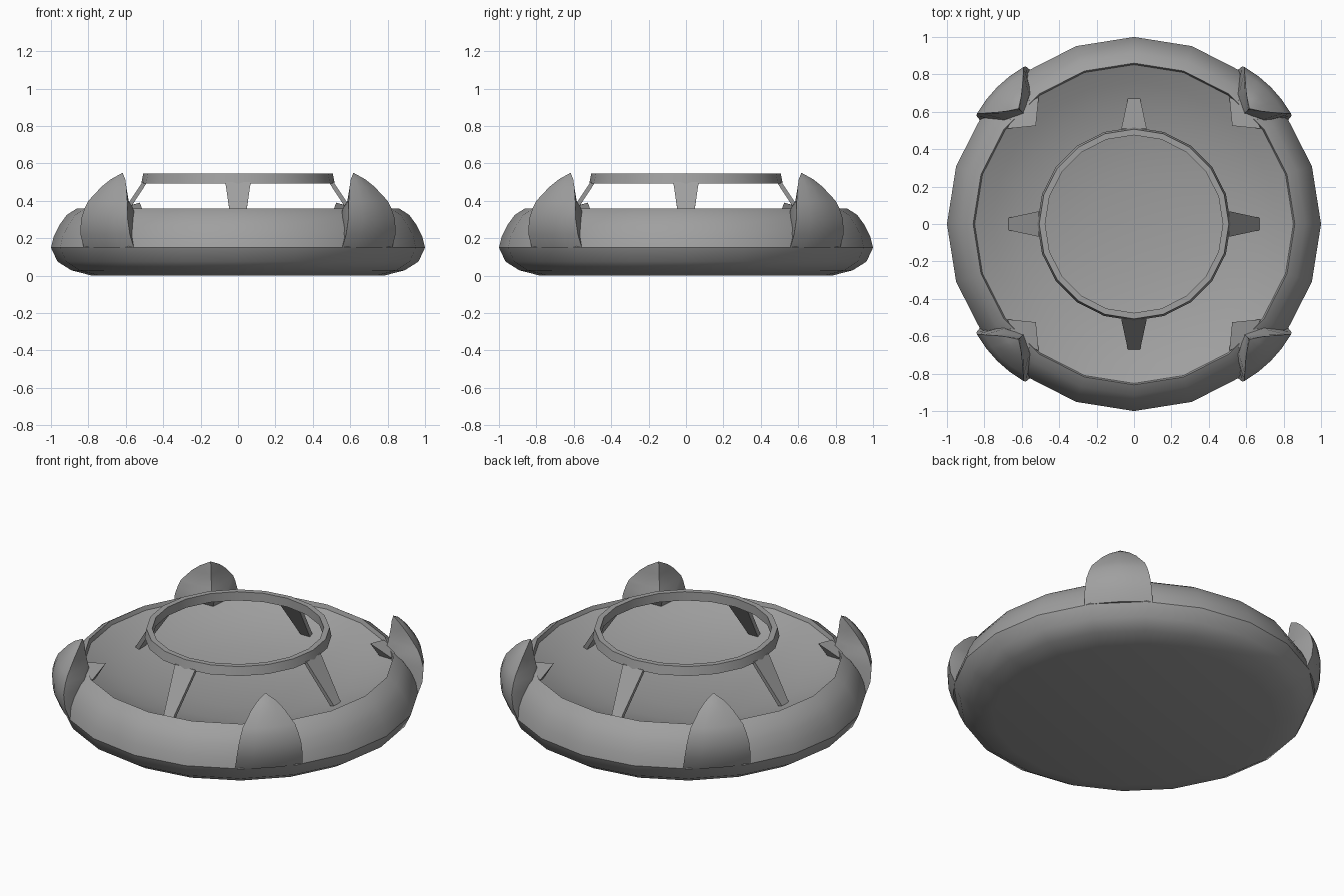
import bpy, bmesh, math
from mathutils import Matrix

if "Cube" in bpy.data.objects:
    bpy.data.objects.remove(bpy.data.objects["Cube"])

SIDES = 20
grey = bpy.data.materials.new("grey metal")
grey.diffuse_color = (0.35, 0.35, 0.35, 1)
grey.use_nodes = True
grey.node_tree.nodes["Principled BSDF"].inputs["Base Color"].default_value = grey.diffuse_color


def finish(name, bm, smooth=None):
    bmesh.ops.remove_doubles(bm, verts=bm.verts, dist=1e-5)
    me = bpy.data.meshes.new(name)
    bm.to_mesh(me)
    bm.free()
    me.materials.append(grey)
    ob = bpy.data.objects.new(name, me)
    bpy.context.collection.objects.link(ob)
    if smooth:
        bpy.ops.object.select_all(action='DESELECT')
        ob.select_set(True)
        bpy.context.view_layer.objects.active = ob
        bpy.ops.object.shade_smooth_by_angle(angle=math.radians(smooth))
    return ob


def lathe(name, profile, closed=False, smooth=40):
    """Revolve (radius, z) points around z; bottom-to-top on the outside faces outward."""
    bm = bmesh.new()
    rings = [[bm.verts.new((r * math.cos(2 * math.pi * i / SIDES),
                            r * math.sin(2 * math.pi * i / SIDES), z))
              for i in range(SIDES)] if r > 0 else [bm.verts.new((0, 0, z))]
             for r, z in profile]
    pairs = list(zip(rings, rings[1:]))
    if closed:
        pairs.append((rings[-1], rings[0]))
    for a, b in pairs:
        for i in range(SIDES):
            j = (i + 1) % SIDES
            if len(a) == 1:
                bm.faces.new((a[0], b[j], b[i]))
            elif len(b) == 1:
                bm.faces.new((a[i], a[j], b[0]))
            else:
                bm.faces.new((a[i], a[j], b[j], b[i]))
    return finish(name, bm, smooth)


def loft(name, sections, angle, smooth=None):
    """Capped solid through matching cross-sections, turned around z."""
    bm = bmesh.new()
    rows = [[bm.verts.new(p) for p in s] for s in sections]
    bm.faces.new(rows[0][::-1])
    if len(set(sections[-1])) > 1:
        bm.faces.new(rows[-1])
    n = len(rows[0])
    for lo, hi in zip(rows, rows[1:]):
        for i in range(n):
            j = (i + 1) % n
            bm.faces.new((lo[i], lo[j], hi[j], hi[i]))
    bmesh.ops.remove_doubles(bm, verts=bm.verts, dist=1e-5)
    bmesh.ops.recalc_face_normals(bm, faces=bm.faces)
    bm.transform(Matrix.Rotation(angle, 4, 'Z'))
    return finish(name, bm, smooth)


# Hull: rounded underside, rounded upper wall, sunken dish behind a small lip
lathe("hull_bottom", [(0, 0), (0.78, 0), (0.89, 0.028), (0.965, 0.075), (1, 0.15)])
lathe("hull_wall", [(1, 0.15), (0.985, 0.21), (0.955, 0.27), (0.915, 0.325), (0.86, 0.36)])
lathe("dish_lip", [(0.86, 0.36), (0.852, 0.335)])
lathe("dish", [(0.852, 0.335), (0.76, 0.292), (0.64, 0.248),
               (0.48, 0.21), (0.26, 0.183), (0, 0.175)])

# Raised ring
lathe("top_ring", [(0.517, 0.492), (0.507, 0.545), (0.475, 0.545), (0.475, 0.492)],
      closed=True, smooth=30)

# Corner fender sections: z, far edge, near edge, wall middle, inner ridge, outer bulge radius
FENDER = [(0.15, 0.825, 0.557, 0.545, 0.58, 1.0), (0.22, 0.842, 0.578, 0.545, 0.58, 1.03),
          (0.30, 0.84, 0.59, 0.548, 0.585, 1.035), (0.36, 0.82, 0.592, 0.56, 0.59, 1.025),
          (0.40, 0.80, 0.592, 0.585, 0.597, 1.008), (0.475, 0.73, 0.597, 0.602, 0.607, 0.958),
          (0.515, 0.68, 0.603, 0.608, 0.61, 0.922), (0.55, 0.617, 0.617, 0.617, 0.617, 0.8726)]


def fender_section(z, far, near, wall, ridge, bulge):
    if far == near:
        return [(far, far, z)] * 8
    c = bulge / math.sqrt(2)
    t = (far - near) / 2 * 0.5
    m = c - 0.25 * (c - (far + near) / 2)
    mid = ridge + (far - ridge) * 0.45
    half = [(mid, wall, z), (far, near, z), (m + t, m - t, z)]
    return ([(ridge, ridge, z)] + half + [(c, c, z)]
            + [(y, x, h) for x, y, h in half[::-1]])


for k in range(4):
    a = k * math.pi / 2
    # Tapered slanted strut from dish to ring
    loft(f"strut_{k + 1}",
         [[(0.655, -0.03, 0.24), (0.683, -0.03, 0.243), (0.683, 0.03, 0.243), (0.655, 0.03, 0.24)],
          [(0.485, -0.068, 0.5), (0.511, -0.068, 0.5), (0.511, 0.068, 0.5), (0.485, 0.068, 0.5)]], a)
    # Pointed bracket on the rim, corner towards the centre
    loft(f"bracket_{k + 1}",
         [[(0.58, 0.58, 0.27), (0.69, 0.55, 0.27), (0.66, 0.66, 0.27), (0.55, 0.69, 0.27)],
          [(0.525, 0.525, 0.39), (0.675, 0.51, 0.35), (0.64, 0.64, 0.355), (0.51, 0.675, 0.35)]], a)
    # Pointed corner fender with two inner walls meeting in a ridge
    loft(f"corner_fender_{k + 1}", [fender_section(*row) for row in FENDER], a, 45)
